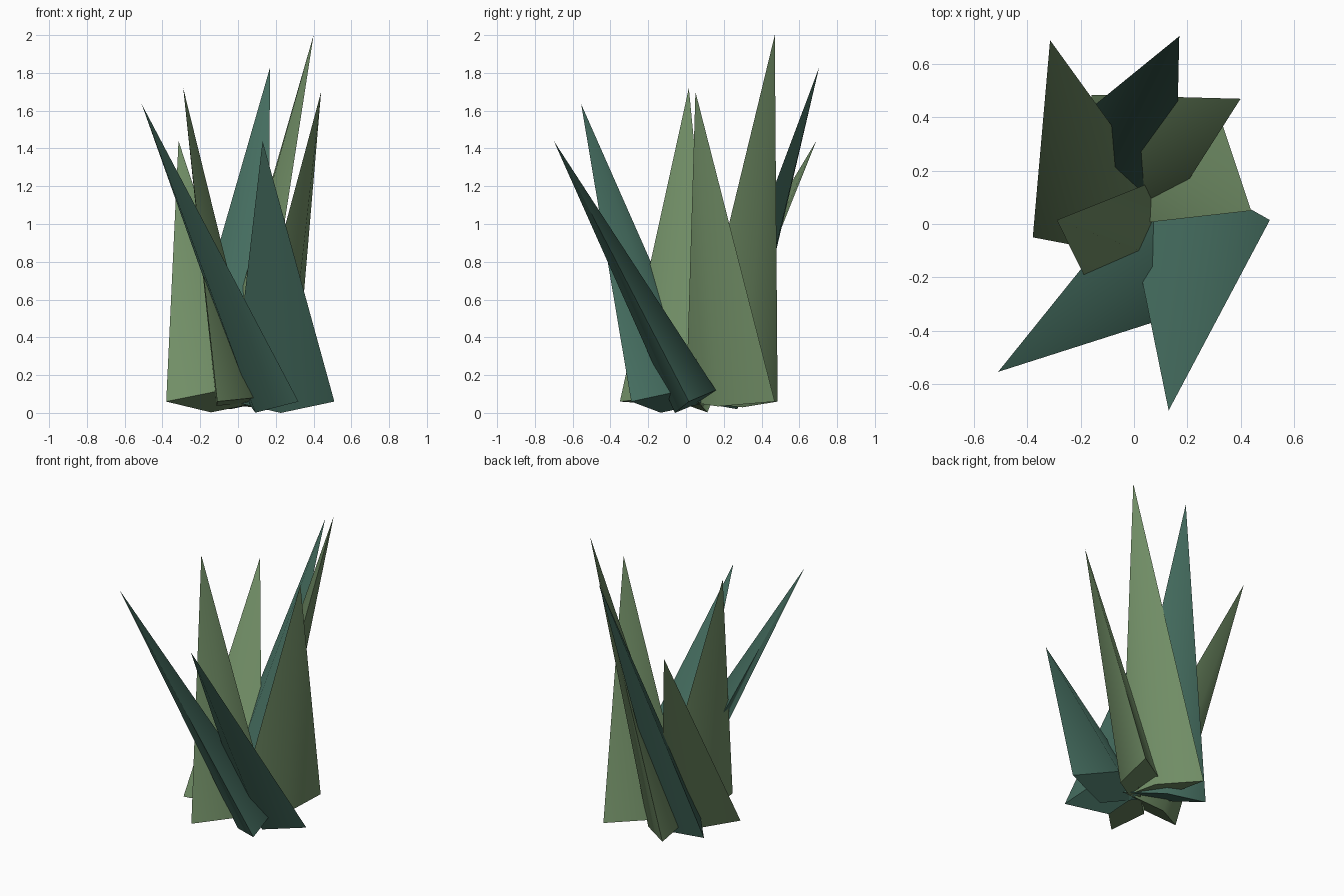
import bpy, bmesh, math
from mathutils import Vector

cube = bpy.data.objects.get("Cube")
if cube:
    bpy.data.objects.remove(cube, do_unlink=True)

RIDGE = 0.125      # distance of the inner and outer ridge from the blade's middle
EDGE_HEIGHT = 0.06  # height of the two wide base corners


def make_material(name, colour):
    mat = bpy.data.materials.new(name)
    mat.use_nodes = True
    mat.diffuse_color = (*colour, 1)
    mat.node_tree.nodes["Principled BSDF"].inputs["Base Color"].default_value = (*colour, 1)
    return mat


green = make_material("leaf_green", (0.165, 0.27, 0.133))
teal = make_material("leaf_teal", (0.06, 0.155, 0.117))


def make_blade(name, mat, tip, left, right):
    """Spike on a flat diamond base that is square to the blade's lean."""
    tip = Vector(tip)
    left, right = Vector((*left, EDGE_HEIGHT)), Vector((*right, EDGE_HEIGHT))
    middle = (left + right) / 2
    ridge = (tip - middle).cross(right - left).normalized() * RIDGE

    bm = bmesh.new()
    apex = bm.verts.new(tip)
    base = [bm.verts.new(p) for p in (left, middle + ridge, right, middle - ridge)]
    bm.faces.new(base)
    for i in range(4):
        bm.faces.new((apex, base[i], base[i - 1]))
    bmesh.ops.recalc_face_normals(bm, faces=bm.faces)
    mesh = bpy.data.meshes.new(name)
    bm.to_mesh(mesh)
    bm.free()
    mesh.materials.append(mat)
    obj = bpy.data.objects.new(name, mesh)
    bpy.context.collection.objects.link(obj)

    # Soften the two ridges, keep the side edges sharp
    bpy.ops.object.select_all(action="DESELECT")
    obj.select_set(True)
    bpy.context.view_layer.objects.active = obj
    bpy.ops.object.shade_smooth_by_angle(angle=math.radians(75))


# Teal blades: tip and the two wide base corners
make_blade("front_right_blade", teal, (-0.51, -0.555, 1.635), (0.05, 0.14), (0.32, -0.29))
make_blade("front_blade", teal, (0.13, -0.70, 1.44), (-0.03, 0.085), (0.51, 0.015))
make_blade("back_blade", teal, (0.17, 0.705, 1.83), (-0.34, 0.29), (0.155, 0.04))

# Green blades
make_blade("back_right_blade", green, (-0.315, 0.69, 1.44), (-0.38, -0.05), (0.14, 0.06))
make_blade("tall_back_left_blade", green, (0.40, 0.47, 2.0), (-0.16, 0.485), (0.10, 0.0))
make_blade("left_blade", green, (0.44, 0.05, 1.70), (0.0, 0.0), (0.30, 0.47))
make_blade("right_blade", green, (-0.29, 0.015, 1.72), (-0.11, -0.35), (0.11, 0.175))
